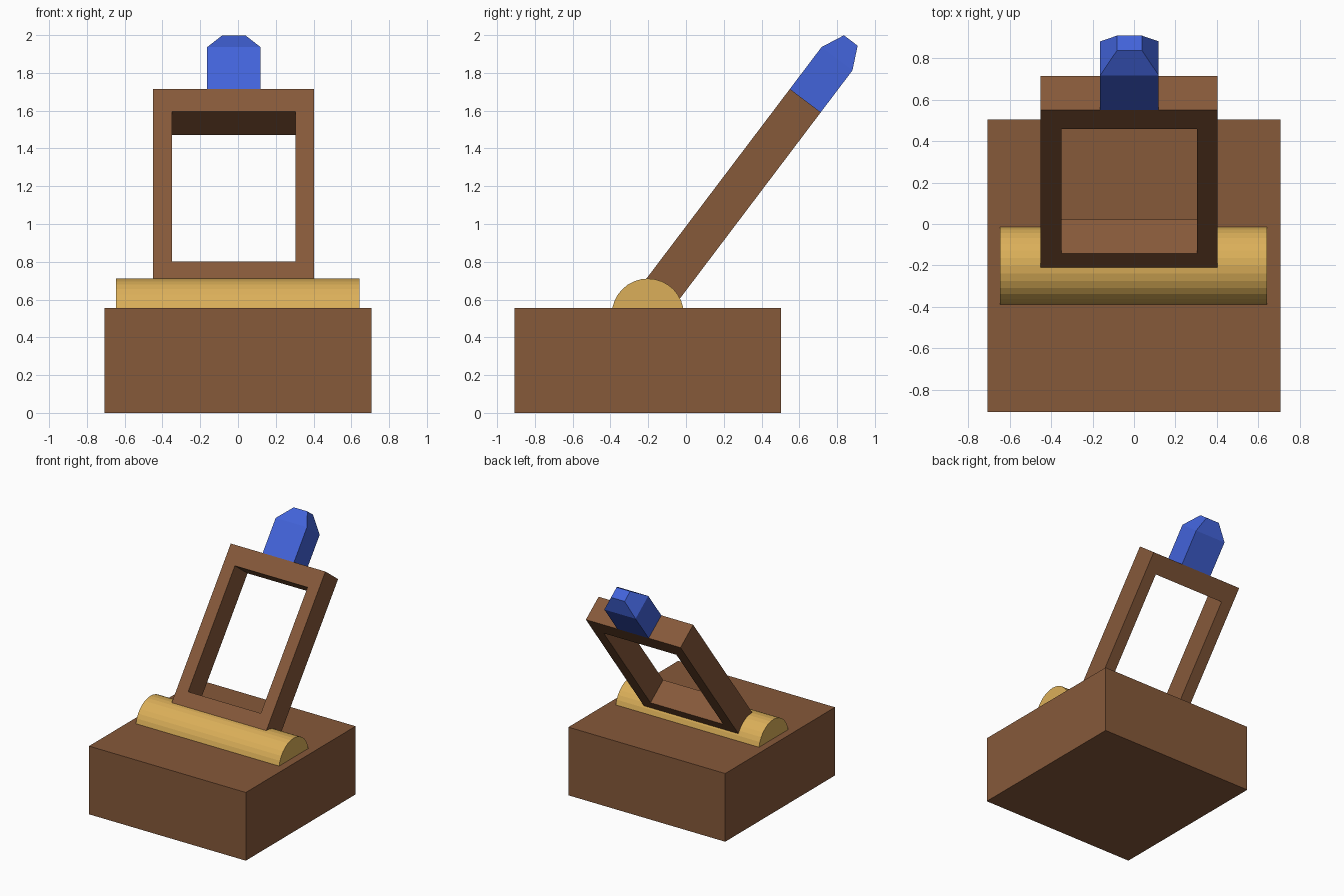
import bpy, bmesh, math
from mathutils import Matrix

if "Cube" in bpy.data.objects:
    bpy.data.objects.remove(bpy.data.objects["Cube"])


def material(name, rgb):
    m = bpy.data.materials.new(name)
    m.diffuse_color = (*rgb, 1)
    m.use_nodes = True
    m.node_tree.nodes["Principled BSDF"].inputs["Base Color"].default_value = m.diffuse_color
    return m


BROWN = material("brown", (0.24, 0.10, 0.042))
GOLD = material("gold", (0.71, 0.43, 0.10))
BLUE = material("blue", (0.055, 0.126, 0.70))


def finish(bm, name, mat, matrix=Matrix()):
    bmesh.ops.recalc_face_normals(bm, faces=bm.faces)
    me = bpy.data.meshes.new(name)
    bm.to_mesh(me)
    bm.free()
    me.materials.append(mat)
    ob = bpy.data.objects.new(name, me)
    ob.matrix_world = matrix
    bpy.context.collection.objects.link(ob)
    return ob


def rect(bm, x0, x1, a0, a1, flat_y=None, z=0.0):
    # rectangle in xz at y = flat_y, or in xy at height z
    pts = [(x0, a0), (x1, a0), (x1, a1), (x0, a1)]
    return [bm.verts.new((x, flat_y, a) if flat_y is not None else (x, a, z))
            for x, a in pts]


def bridge(bm, a, b):
    n = len(a)
    return [bm.faces.new((a[i], a[(i + 1) % n], b[(i + 1) % n], b[i])) for i in range(n)]


def loft(bm, rings):
    for a, b in zip(rings, rings[1:]):
        bridge(bm, a, b)
    bm.faces.new(rings[0])
    bm.faces.new(rings[-1])


# base block
bm = bmesh.new()
loft(bm, [rect(bm, -0.706, 0.706, -0.908, 0.504, z=z) for z in (0, 0.555)])
finish(bm, "base", BROWN)

# hinge roller, half sunk into the base
bm = bmesh.new()
bmesh.ops.create_cone(bm, cap_ends=True, segments=32, radius1=0.191, radius2=0.191, depth=1.29)
finish(bm, "hinge_roller", GOLD,
       Matrix.Translation((-0.002, -0.202, 0.52)) @ Matrix.Rotation(math.pi / 2, 4, 'Y'))

# tilted lever space: origin on the top front edge of the frame, local z along the lever
tilt = Matrix.Translation((0, 0.55, 1.715)) @ Matrix.Rotation(math.radians(-37.1), 4, 'X')
THICK = 0.205

# lever frame with rectangular opening
bm = bmesh.new()
outer, inner = [], []
for y in (0, THICK):
    outer.append(rect(bm, -0.45, 0.402, -1.36, 0, flat_y=y))
    inner.append(rect(bm, -0.35, 0.305, -1.147, -0.15, flat_y=y))
    bridge(bm, outer[-1], inner[-1])
bridge(bm, *outer)
bridge(bm, *inner)
finish(bm, "lever_frame", BROWN, tilt)

# handle tip with tapered end
bm = bmesh.new()
loft(bm, [rect(bm, -0.163 + ix, 0.119 - ix, iy, THICK - iy, z=z)
          for z, ix, iy in ((0, 0, 0), (0.278, 0, 0), (0.399, 0.08, 0.057))])
finish(bm, "handle_tip", BLUE, tilt)
